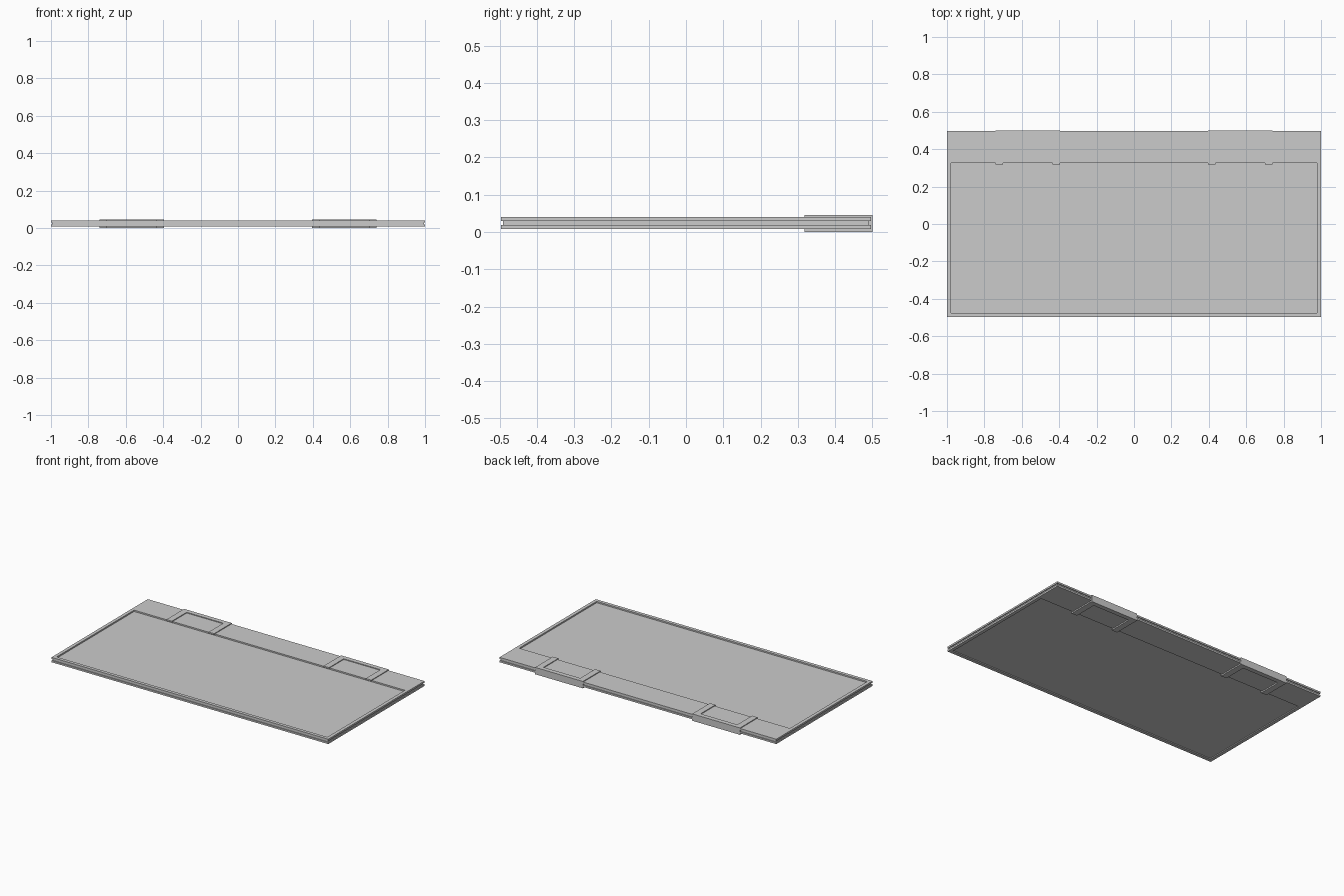
import bpy

if "Cube" in bpy.data.objects:
    bpy.data.objects.remove(bpy.data.objects["Cube"], do_unlink=True)

grey = bpy.data.materials.new("plain grey")
grey.use_nodes = True
colour = (0.6, 0.6, 0.6, 1)
grey.diffuse_color = colour
grey.node_tree.nodes["Principled BSDF"].inputs["Base Color"].default_value = colour


def box(name, x, y, z):
    """Box from (low, high) pairs on each axis."""
    bpy.ops.mesh.primitive_cube_add(size=1, location=[(a + b) / 2 for a, b in (x, y, z)])
    ob = bpy.context.object
    ob.name = name
    ob.scale = [b - a for a, b in (x, y, z)]
    bpy.ops.object.transform_apply(location=False, rotation=False, scale=True)
    ob.data.materials.append(grey)
    return ob


HALF_X, HALF_Y = 1.0, 0.497
RIM, STRIP = 0.022, 0.325
THICK = 0.045

# Central board, set back slightly from the frame edges
box("core_board", (-0.994, 0.994), (-0.491, 0.491), (0.014, 0.031))

# Upper and lower frames around the recessed panel
for side, z in (("lower", (0.008, 0.019)), ("upper", (0.029, 0.040))):
    box(side + "_front_rail", (-HALF_X, HALF_X), (-HALF_Y, -HALF_Y + RIM), z)
    box(side + "_back_strip", (-HALF_X, HALF_X), (STRIP, HALF_Y), z)
    for name, s in (("left", 1), ("right", -1)):
        ends = sorted((s * (HALF_X - RIM), s * HALF_X))
        box(f"{side}_{name}_rail", ends, (-HALF_Y + RIM, STRIP), z)

# Pair of hinge clips wrapped over the back edge
for name, s in (("left", 1), ("right", -1)):
    def span(a, b):
        return sorted((s * a, s * b))
    box(name + "_clip_back", span(0.395, 0.74), (0.47, 0.50), (0, THICK))
    for part, a, b in (("inner", 0.395, 0.435), ("outer", 0.70, 0.74)):
        box(f"{name}_clip_{part}_upper_arm", span(a, b), (0.318, 0.47), (0.036, THICK))
        box(f"{name}_clip_{part}_lower_arm", span(a, b), (0.318, 0.47), (0, 0.012))
